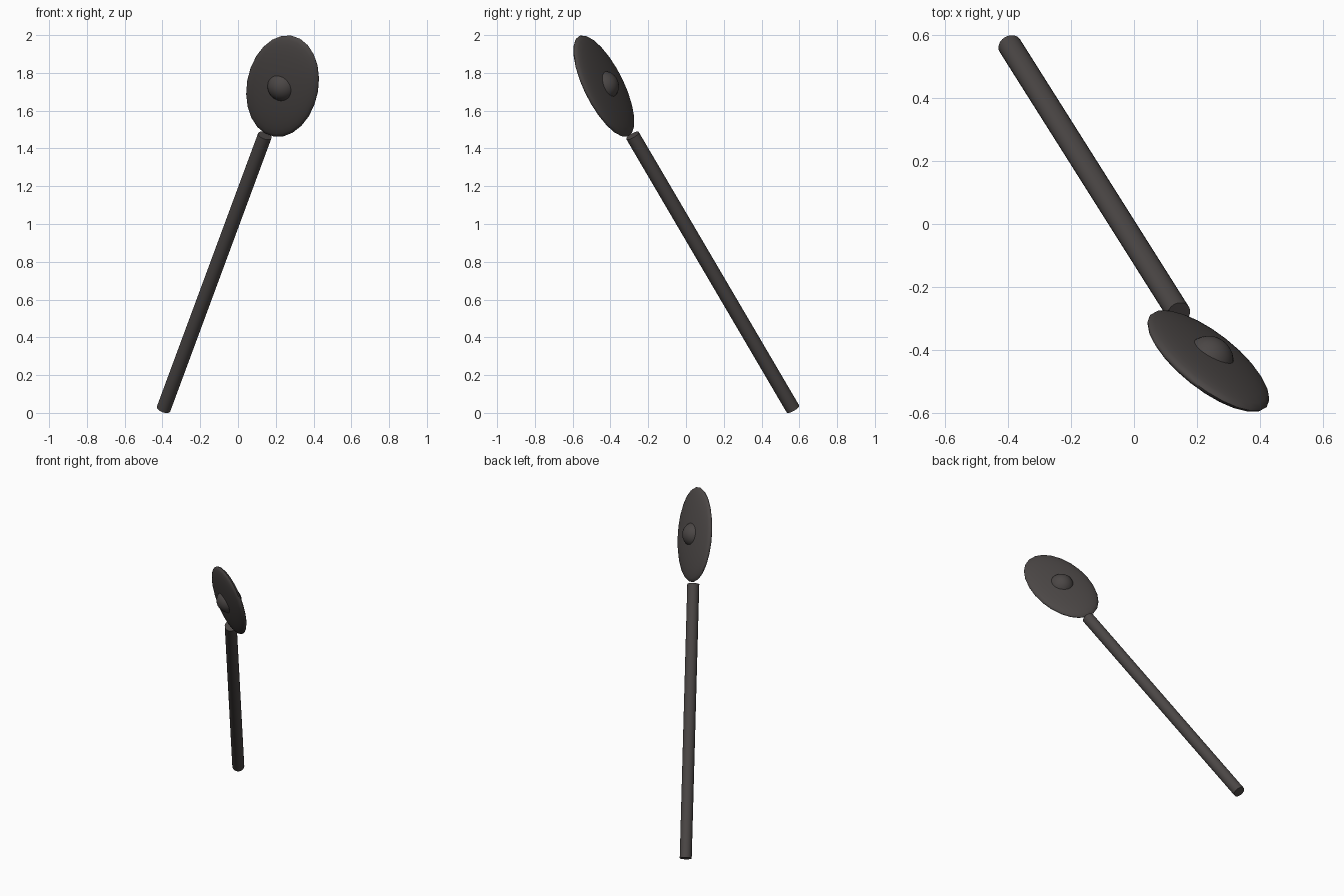
import bpy
import math
from mathutils import Vector, Matrix

default = bpy.data.objects.get("Cube")
if default:
    bpy.data.objects.remove(default, do_unlink=True)

# Single dark warm grey
COLOUR = (0.07, 0.062, 0.06, 1.0)
grey = bpy.data.materials.new("dark_grey")
grey.use_nodes = True
grey.diffuse_color = COLOUR
bsdf = next(n for n in grey.node_tree.nodes if n.type == 'BSDF_PRINCIPLED')
bsdf.inputs["Base Color"].default_value = COLOUR

# Tilted frame: axis runs up the handle, normal faces out of the blade
bottom = Vector((-0.394, 0.566, 0.021))
top = Vector((0.142, -0.283, 1.468))
blade_centre = Vector((0.236, -0.435, 1.73))
axis = (top - bottom).normalized()
level = Vector((-axis.y, axis.x, 0)).normalized()
normal = Matrix.Rotation(math.radians(33), 3, axis) @ level
side = axis.cross(normal)
frame = Matrix((side, axis, normal)).transposed().to_4x4()


def finish(name, matrix, angle):
    obj = bpy.context.object
    obj.name = name
    obj.matrix_world = matrix
    obj.data.materials.append(grey)
    bpy.ops.object.shade_smooth_by_angle(angle=math.radians(angle))
    return obj


def ball(name, centre, size, segments, rings):
    bpy.ops.mesh.primitive_uv_sphere_add(segments=segments, ring_count=rings, radius=1)
    scale = Matrix.Diagonal((*size, 1))
    bpy.context.object.data.transform(scale)
    finish(name, Matrix.Translation(centre) @ frame, 60)


# Handle
bpy.ops.mesh.primitive_cylinder_add(vertices=24, radius=0.038, depth=(top - bottom).length)
turn = axis.to_track_quat('Z', 'Y').to_matrix().to_4x4()
finish("handle", Matrix.Translation((top + bottom) / 2) @ turn, 40)

# Flattened oval blade with a round boss through its middle
ball("blade", blade_centre, (0.204, 0.305, 0.04), 24, 16)
ball("boss", blade_centre, (0.08, 0.08, 0.08), 24, 16)
